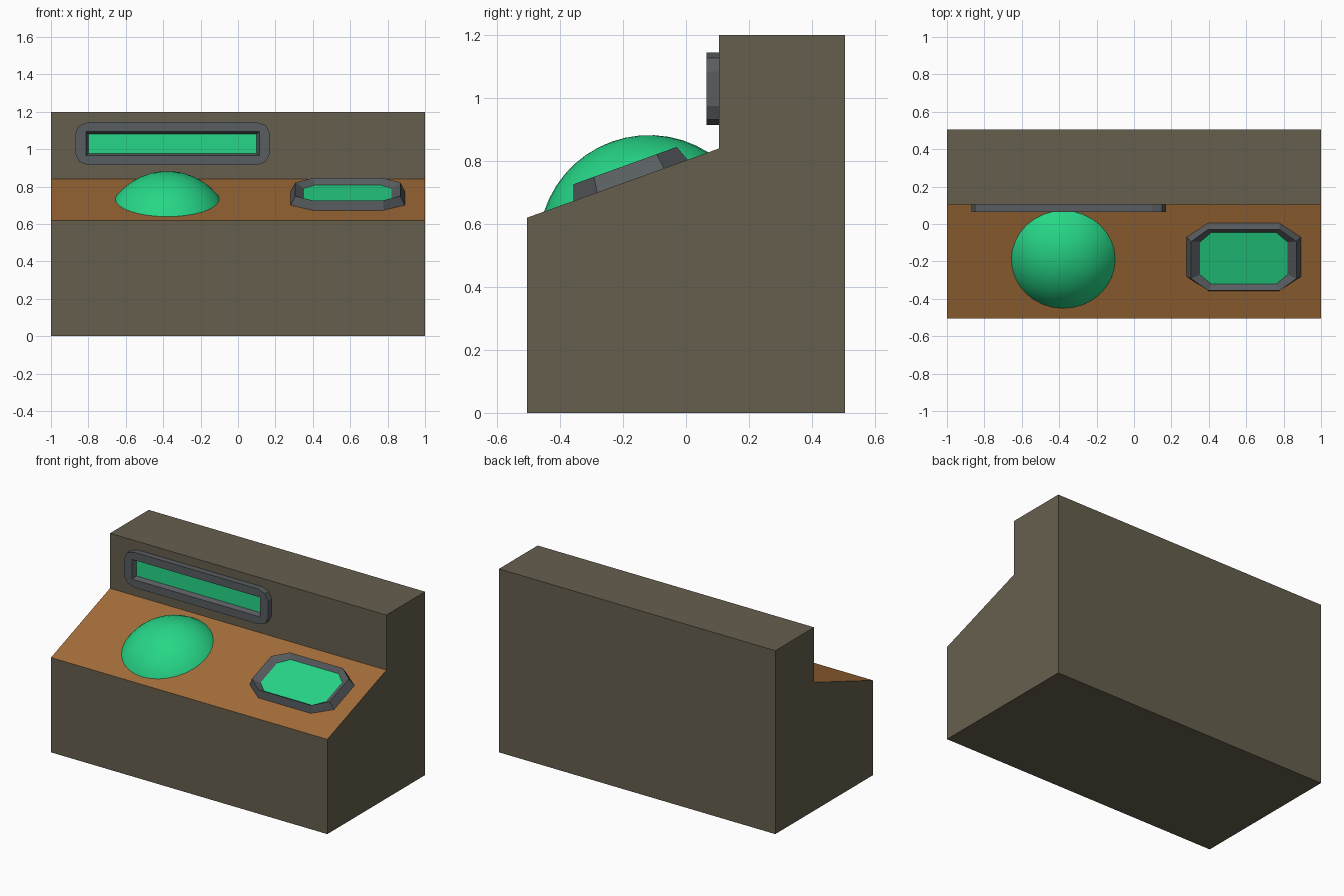
import bpy, bmesh, math
from mathutils import Matrix, Vector

if "Cube" in bpy.data.objects:
    bpy.data.objects.remove(bpy.data.objects["Cube"])


def srgb(r, g, b):
    f = lambda c: c / 12.92 if c <= 0.04045 else ((c + 0.055) / 1.055) ** 2.4
    return (f(r / 255), f(g / 255), f(b / 255), 1)


def material(name, *rgb):
    m = bpy.data.materials.new(name)
    m.diffuse_color = srgb(*rgb)
    m.use_nodes = True
    m.node_tree.nodes["Principled BSDF"].inputs["Base Color"].default_value = m.diffuse_color
    return m


BODY = material("olive_grey", 102, 95, 78)
DESK = material("orange_brown", 163, 109, 57)
FRAME = material("steel_grey", 88, 93, 96)
GLOW = material("bright_green", 38, 214, 135)


def finish(bm, name, mats):
    bmesh.ops.recalc_face_normals(bm, faces=bm.faces[:])
    me = bpy.data.meshes.new(name)
    bm.to_mesh(me)
    bm.free()
    for m in mats:
        me.materials.append(m)
    ob = bpy.data.objects.new(name, me)
    bpy.context.collection.objects.link(ob)
    return ob


def corner_rect(hx, hy, cx, cy, seg):
    """Rectangle with cut (seg=1) or rounded corners, counter-clockwise."""
    pts = []
    for q, (sx, sy) in enumerate([(1, 1), (-1, 1), (-1, -1), (1, -1)]):
        for i in range(seg + 1):
            a = math.pi / 2 * (q + i / seg)
            pts.append((sx * (hx - cx) + cx * math.cos(a),
                        sy * (hy - cy) + cy * math.sin(a)))
    return pts


def framed_screen(name, rings, seg, matrix):
    """Stack of corner rectangles; the last one is capped with the screen."""
    bm = bmesh.new()
    loops = [[bm.verts.new(matrix @ Vector((x, y, h)))
              for x, y in corner_rect(hx, hy, cx, cy, seg)]
             for hx, hy, cx, cy, h in rings]
    n = len(loops[0])
    for a, b in zip(loops, loops[1:]):
        for i in range(n):
            j = (i + 1) % n
            bm.faces.new((a[i], a[j], b[j], b[i]))
    bm.faces.new(loops[0][::-1])
    bm.faces.new(loops[-1]).material_index = 1
    bmesh.ops.remove_doubles(bm, verts=bm.verts[:], dist=1e-5)
    return finish(bm, name, [FRAME, GLOW])


# Console body: extruded side profile, sloped desk face coloured
profile = [(-0.505, 0), (0.505, 0), (0.505, 1.2),
           (0.105, 1.2), (0.105, 0.84), (-0.505, 0.62)]
bm = bmesh.new()
left, right = [[bm.verts.new((x, y, z)) for y, z in profile] for x in (-1, 1)]
bm.faces.new(left)
bm.faces.new(right[::-1])
for i in range(6):
    j = (i + 1) % 6
    f = bm.faces.new((left[i], left[j], right[j], right[i]))
    f.material_index = 1 if i == 4 else 0
body = finish(bm, "console_body", [BODY, DESK])

# Desk frame: local z is the slope normal
tilt = math.atan2(0.22, 0.61)


def on_desk(x, y):
    z = 0.62 + (y + 0.505) * 0.22 / 0.61
    return Matrix.Translation((x, y, z)) @ Matrix.Rotation(tilt, 4, 'X')


# Eight-sided desk screen
framed_screen("desk_screen", [
    (0.305, 0.1925, 0.115, 0.08, -0.005),
    (0.305, 0.1925, 0.115, 0.08, 0.0),
    (0.281, 0.174, 0.09, 0.068, 0.05),
    (0.235, 0.147, 0.062, 0.055, 0.022)], 1, on_desk(0.587, -0.176))

# Long wall screen with rounded frame
framed_screen("wall_screen", [
    (0.52, 0.115, 0.07, 0.06, -0.005),
    (0.52, 0.115, 0.07, 0.06, 0.04),
    (0.464, 0.064, 0, 0, 0.04),
    (0.45, 0.052, 0, 0, 0.01)], 2,
    Matrix.Translation((-0.35, 0.105, 1.03)) @ Matrix.Rotation(math.pi / 2, 4, 'X'))

# Dome: cap of a sphere rising out of the desk
R, depth = 0.351, 0.215
bm = bmesh.new()
bmesh.ops.create_uvsphere(bm, u_segments=32, v_segments=24, radius=R,
                          matrix=Matrix.Translation((0, 0, -depth)))
bmesh.ops.bisect_plane(bm, geom=bm.verts[:] + bm.edges[:] + bm.faces[:],
                       plane_co=(0, 0, -0.003), plane_no=(0, 0, 1), clear_inner=True)
bm.transform(on_desk(-0.378, -0.19))
for f in bm.faces:
    f.smooth = True
finish(bm, "desk_dome", [GLOW])
